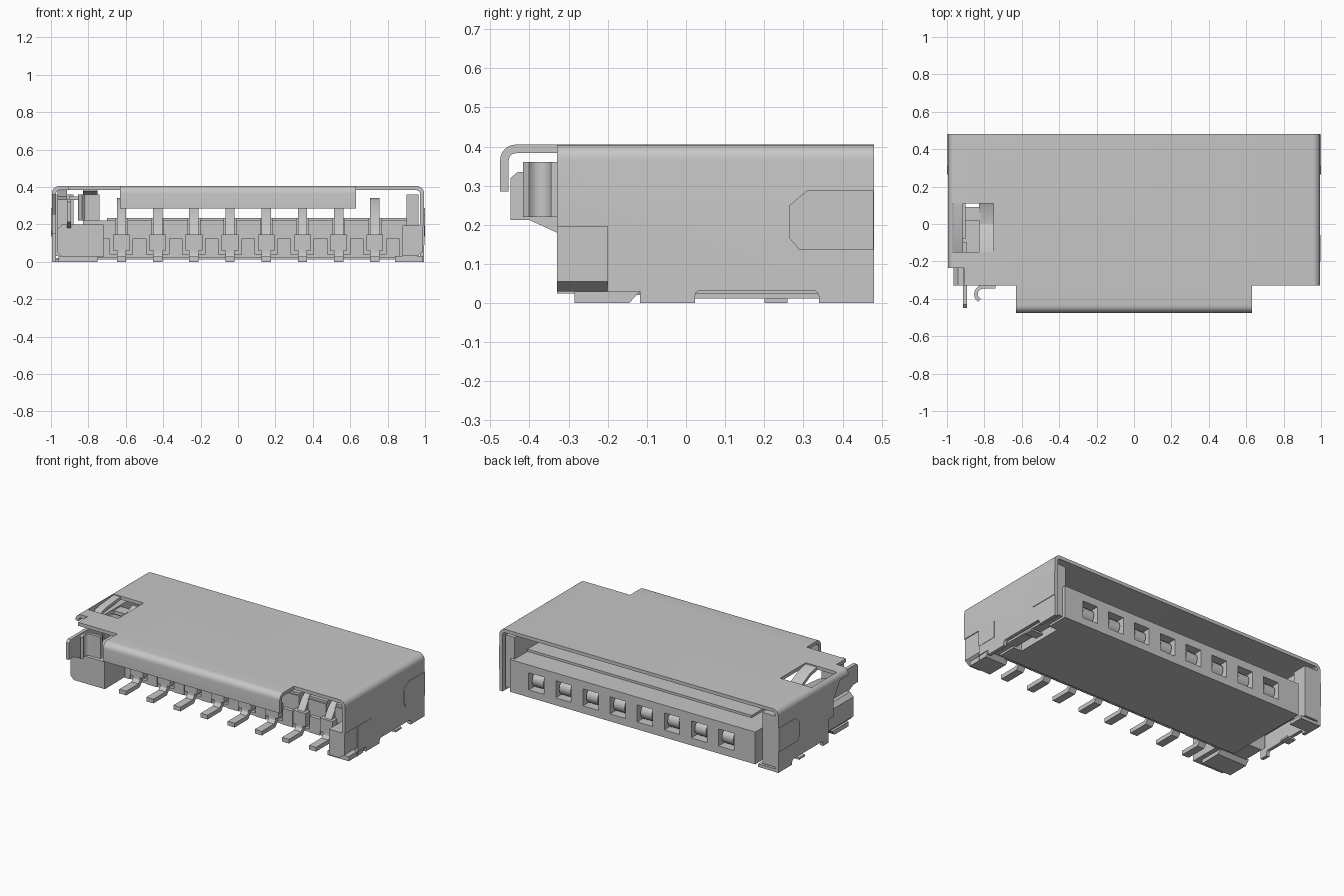
import bpy, bmesh, math

if "Cube" in bpy.data.objects:
    bpy.data.objects.remove(bpy.data.objects["Cube"])

grey = bpy.data.materials.new("metal grey")
grey.use_nodes = True
COL = (0.57, 0.57, 0.57, 1)
grey.diffuse_color = COL
grey.node_tree.nodes["Principled BSDF"].inputs["Base Color"].default_value = COL


def finish(name, bm):
    bmesh.ops.recalc_face_normals(bm, faces=bm.faces)
    me = bpy.data.meshes.new(name)
    bm.to_mesh(me)
    bm.free()
    me.materials.append(grey)
    ob = bpy.data.objects.new(name, me)
    bpy.context.collection.objects.link(ob)
    return ob


def boxes(name, *dims):
    """One object of boxes, each given as x0, x1, y0, y1, z0, z1."""
    bm = bmesh.new()
    for x0, x1, y0, y1, z0, z1 in dims:
        vs = bmesh.ops.create_cube(bm, size=1)["verts"]
        bmesh.ops.scale(bm, vec=(x1 - x0, y1 - y0, z1 - z0), verts=vs)
        bmesh.ops.translate(bm, vec=((x0 + x1) / 2, (y0 + y1) / 2, (z0 + z1) / 2), verts=vs)
    return finish(name, bm)


def prism(name, poly, axis, a, b):
    """Extrude a closed outline along one axis from a to b."""
    def place(p, t):
        c = list(p)
        c.insert("xyz".index(axis), t)
        return c
    bm = bmesh.new()
    face = bm.faces.new([bm.verts.new(place(p, a)) for p in poly])
    top = bmesh.ops.extrude_face_region(bm, geom=[face])["geom"]
    shift = [0, 0, 0]
    shift["xyz".index(axis)] = b - a
    bmesh.ops.translate(bm, vec=shift, verts=[v for v in top if isinstance(v, bmesh.types.BMVert)])
    return finish(name, bm)


def sheet(name, path, t, axis, a, b):
    """Bent strip: the path is one skin, the other lies t to its right."""
    inner = []
    for i, p in enumerate(path):
        ns = []
        for q, r in ((i - 1, i), (i, i + 1)):
            if q >= 0 and r < len(path):
                du, dv = path[r][0] - path[q][0], path[r][1] - path[q][1]
                l = math.hypot(du, dv)
                ns.append((dv / l, -du / l))
        n = [sum(c) / len(ns) for c in zip(*ns)]
        k = t / max(n[0] ** 2 + n[1] ** 2, 0.3)
        inner.append((p[0] + n[0] * k, p[1] + n[1] * k))
    return prism(name, path + inner[::-1], axis, a, b)


def arc(cu, cv, r, a0, a1, n=6):
    return [(cu + r * math.cos(math.radians(a0 + (a1 - a0) * i / n)),
             cv + r * math.sin(math.radians(a0 + (a1 - a0) * i / n))) for i in range(n + 1)]


def carve(ob, cutter):
    """Subtract one object from another and discard it."""
    m = ob.modifiers.new("cut", "BOOLEAN")
    m.operation, m.solver, m.object = "DIFFERENCE", "EXACT", cutter
    bpy.context.view_layer.objects.active = ob
    bpy.ops.object.modifier_apply(modifier=m.name)
    bpy.data.objects.remove(cutter)


def cut(ob, *dims):
    """Cut boxes out of an object."""
    for d in dims:
        carve(ob, boxes("cutter", d))


contacts_x = [-0.623 + 0.1935 * i for i in range(8)]

# Folded metal shell with its front lip
shell = sheet("shell", [(-0.995, 0)] + arc(-0.955, 0.365, 0.04, 180, 90)
              + arc(0.955, 0.365, 0.04, 90, 0) + [(0.995, 0)], 0.022, "y", -0.33, 0.48)
cut(shell,
    (-0.97, -0.75, -0.15, 0.11, 0.3, 0.5),      # spring window in the roof
    (-1.1, -0.91, -0.4, -0.235, -0.1, 0.5),     # front corner
    (-1.1, -0.9, -0.3, -0.03, -0.1, 0.15),      # low wall on the right
    (0.9, 1.1, -0.4, -0.2, -0.1, 0.195),        # low wall on the left
    (0.9, 1.1, -0.2, -0.118, -0.1, 0.03))
carve(shell, prism("cutter", [(-0.3, 0.1), (-0.08, 0.1), (-0.08, 0.25), (-0.15, 0.36), (-0.3, 0.36)],
                   "x", -1.1, -0.9))            # open right wall near the switch
notch = [(0.022, -0.1), (0.34, -0.1), (0.34, 0.018)] + arc(0.325, 0.018, 0.014, 0, 90, 3) \
    + arc(0.037, 0.018, 0.014, 90, 180, 3)
carve(shell, prism("cutter", notch, "x", -1.1, -0.9))
carve(shell, prism("cutter", notch, "x", 0.9, 1.1))
sheet("front_lip", [(-0.475, 0.285)] + arc(-0.435, 0.365, 0.04, 180, 90) + [(-0.328, 0.405)],
      0.022, "x", -0.63, 0.63)

# Side lances, slightly proud of the walls
lance = [(0.265, 0.165), (0.29, 0.135), (0.479, 0.135), (0.479, 0.288), (0.31, 0.288), (0.265, 0.25)]
prism("left_lance", lance, "x", 0.985, 0.999)
prism("right_lance", lance, "x", -1.0, -0.985)

# Bent leaves in the roof window
dip = [(-0.15, 0.398), (-0.08, 0.385), (0.0, 0.345), (0.06, 0.35), (0.11, 0.37)]
sheet("window_leaf_inner", dip, 0.02, "x", -0.83, -0.75)
sheet("window_leaf_outer", [(-0.15, 0.35), (-0.05, 0.385), (0.11, 0.4)], 0.02, "x", -0.965, -0.915)
boxes("window_bridge", (-0.92, -0.82, 0.02, 0.09, 0.33, 0.35))

# Housing with contact windows at the back and slots at the front
housing = boxes("housing", (-0.83, 0.92, -0.1, 0.48, 0.012, 0.22))
cut(housing, (0.86, 1.0, 0.022, 0.34, -0.1, 0.08))
floor_step = boxes("floor_step", (-0.7, 0.9, -0.09, 0.33, 0.215, 0.235))
for x in contacts_x:
    cut(housing, (x - 0.055, x + 0.055, 0.38, 0.6, 0.06, 0.17),
        (x - 0.032, x + 0.032, -0.2, 0.22, 0.1, 0.3))
    cut(floor_step, (x - 0.032, x + 0.032, -0.2, 0.22, 0.1, 0.3))
boxes("left_rail", (0.9, 0.965, -0.12, 0.46, 0.025, 0.36))
boxes("right_rail", (-0.965, -0.9, -0.08, 0.4, 0.13, 0.36), (-0.972, -0.88, 0.38, 0.478, 0.03, 0.36))

# Front corner blocks and solder tabs
prism("left_block", [(0.88, 0.03), (0.955, 0.03), (0.99, 0.055), (0.99, 0.195), (0.88, 0.195)],
      "y", -0.33, -0.1)
prism("left_tab", [(-0.285, 0), (-0.145, 0), (-0.118, 0.03), (-0.285, 0.03)], "x", 0.84, 0.99)
boxes("left_wall_infill", (0.985, 0.997, -0.2, -0.06, 0.09, 0.195))
prism("right_block", [(-0.965, 0.05), (-0.94, 0.025), (-0.72, 0.025), (-0.72, 0.2), (-0.94, 0.2), (-0.965, 0.175)],
      "y", -0.33, 0.02)
prism("right_tab", [(-0.285, 0), (-0.145, 0), (-0.118, 0.03), (-0.285, 0.03)], "x", -0.96, -0.75)
boxes("back_tabs", (-0.99, -0.85, 0.38, 0.478, 0, 0.02), (-0.99, -0.93, 0.2, 0.26, 0, 0.012),
      (0.9, 0.985, 0.2, 0.26, 0, 0.012))

# Front skirt ribs between the contacts
boxes("front_skirt", (-0.74, 0.85, -0.12, -0.09, 0.02, 0.04),
      *[(x + 0.06, x + 0.133, -0.125, -0.09, 0.02, 0.125) for x in [contacts_x[0] - 0.1935] + contacts_x])

# Contacts: solder foot, riser, spring arm and rounded end in the back window
for i, x in enumerate(contacts_x, 1):
    sheet(f"contact_foot_{i}", [(-0.285, 0.027), (-0.16, 0.027), (-0.145, 0.045), (-0.14, 0.09),
                                (-0.08, 0.09)], 0.027, "x", x - 0.025, x + 0.025)
    boxes(f"contact_shoulder_{i}", (x - 0.045, x + 0.045, -0.145, -0.09, 0.06, 0.145))
    sheet(f"contact_arm_{i}", [(-0.13, 0.14), (-0.09, 0.2), (0.0, 0.27), (0.08, 0.325), (0.12, 0.34),
                               (0.15, 0.335), (0.21, 0.27)], 0.022, "x", x - 0.025, x + 0.025)
    prism(f"contact_end_{i}", arc(0.42, 0.115, 0.048, 0, 330, 11), "x", x - 0.04, x + 0.04)

# Detection switch: flat blade and curled spring
prism("switch_blade", [(-0.1, 0.14), (-0.235, 0.14), (-0.33, 0.18), (-0.4, 0.212), (-0.448, 0.212),
                       (-0.448, 0.32), (-0.43, 0.335), (-0.1, 0.335)], "x", -0.915, -0.893)
sheet("switch_curl", [(-0.74, -0.325)] + arc(-0.805, -0.375, 0.05, 90, 235, 8), -0.02, "z", 0.22, 0.36)

# Smooth the rounded bends, keep the folds crisp
bpy.ops.object.select_all(action="DESELECT")
for ob in bpy.context.collection.objects:
    if ob.type == "MESH":
        ob.select_set(True)
        bpy.context.view_layer.objects.active = ob
bpy.ops.object.shade_smooth_by_angle(angle=math.radians(31))
